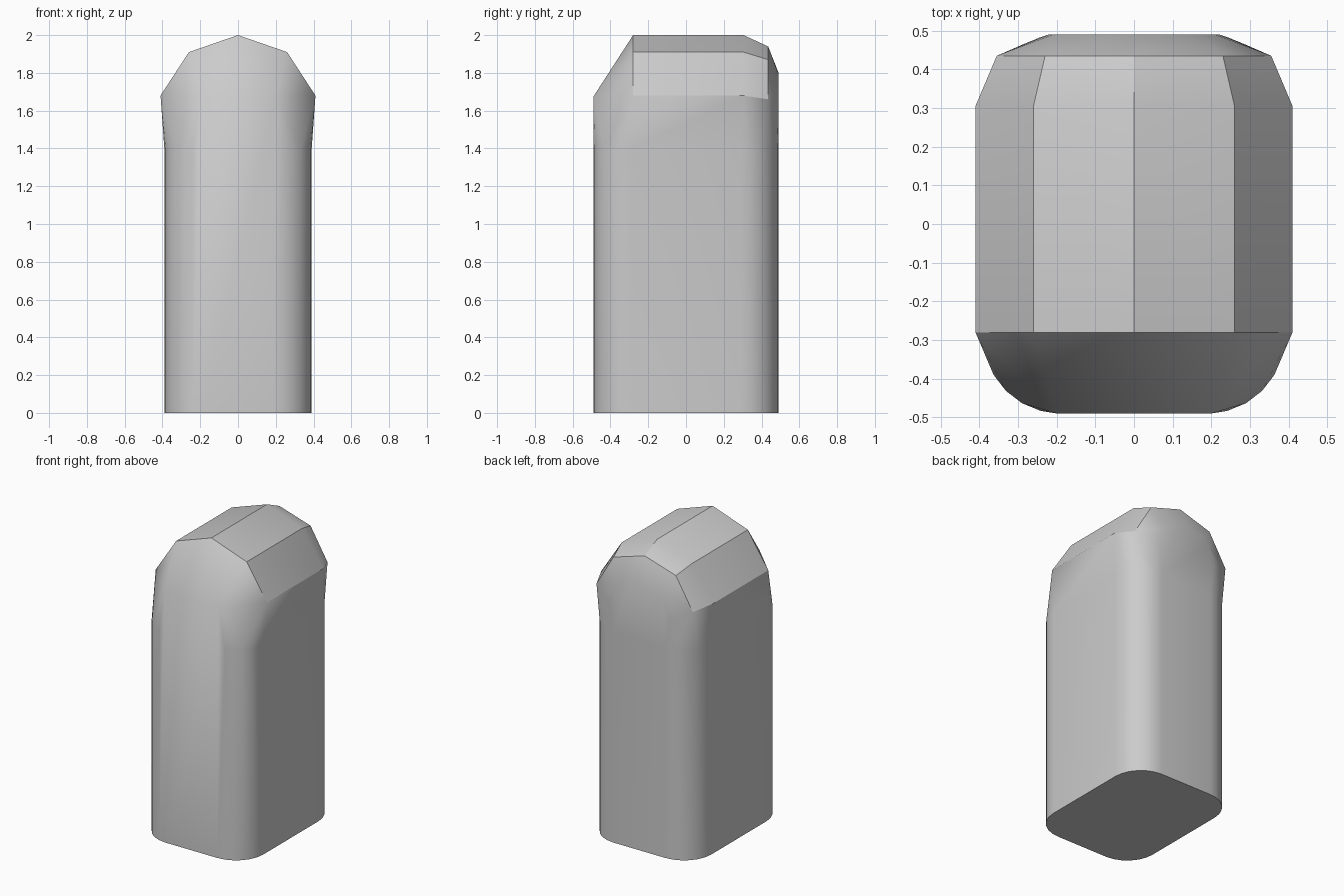
import bpy, bmesh, math

cube = bpy.data.objects.get("Cube")
if cube:
    bpy.data.objects.remove(cube, do_unlink=True)

stone = bpy.data.materials.new("plain_grey")
stone.use_nodes = True
GREY = (0.6, 0.6, 0.6, 1)
stone.diffuse_color = GREY
stone.node_tree.nodes["Principled BSDF"].inputs["Base Color"].default_value = GREY

SHOULDER = 1.4


def rounded_ring(z, half_x=0.39, half_y=0.49, radius=0.2, steps=6):
    """Rounded rectangle outline at height z."""
    ring = []
    for quarter, (sx, sy) in enumerate([(1, 1), (-1, 1), (-1, -1), (1, -1)]):
        for i in range(steps + 1):
            a = math.pi / 2 * (quarter + i / steps)
            ring.append((sx * (half_x - radius) + radius * math.cos(a),
                         sy * (half_y - radius) + radius * math.sin(a), z))
    return ring


def mirrored(points):
    return points + [(-x, y, z) for x, y, z in points if x > 0]


def add_hull(bm, points):
    verts = [bm.verts.new(p) for p in points]
    bmesh.ops.convex_hull(bm, input=verts)


bm = bmesh.new()

# Straight post with rounded corners
add_hull(bm, rounded_ring(0) + rounded_ring(SHOULDER))

# Faceted roof running front to back, chamfered at the back
roof = [(0.41, 1.68), (0.26, 1.91), (0, 2.0)]
chamfer = [(0.355, 1.66), (0.23, 1.87), (0, 1.94)]
head = [(x, y, z) for y in (-0.28, 0.305) for x, z in roof]
head += [(x, 0.435, z) for x, z in chamfer]

# Front brow edge and the round flat at the back
head.append((0.2, -0.49, 1.675))
head += [(0.22 * math.cos(a), 0.49, 1.6 + 0.2 * math.sin(a))
         for a in (math.pi / 2 * i / 5 for i in range(6))]
add_hull(bm, rounded_ring(SHOULDER) + mirrored(head))

# Join both pieces into one skin
inner = [f for f in bm.faces
         if all(abs(v.co.z - SHOULDER) < 0.001 for v in f.verts)]
bmesh.ops.delete(bm, geom=inner, context="FACES")
bmesh.ops.remove_doubles(bm, verts=bm.verts[:], dist=0.001)
bmesh.ops.dissolve_limit(bm, angle_limit=0.01, verts=bm.verts[:], edges=bm.edges[:])
bmesh.ops.recalc_face_normals(bm, faces=bm.faces[:])

mesh = bpy.data.meshes.new("post")
bm.to_mesh(mesh)
bm.free()
mesh.materials.append(stone)
post = bpy.data.objects.new("post", mesh)
bpy.context.collection.objects.link(post)

bpy.ops.object.select_all(action="DESELECT")
post.select_set(True)
bpy.context.view_layer.objects.active = post
bpy.ops.object.shade_smooth_by_angle(angle=math.radians(30))
